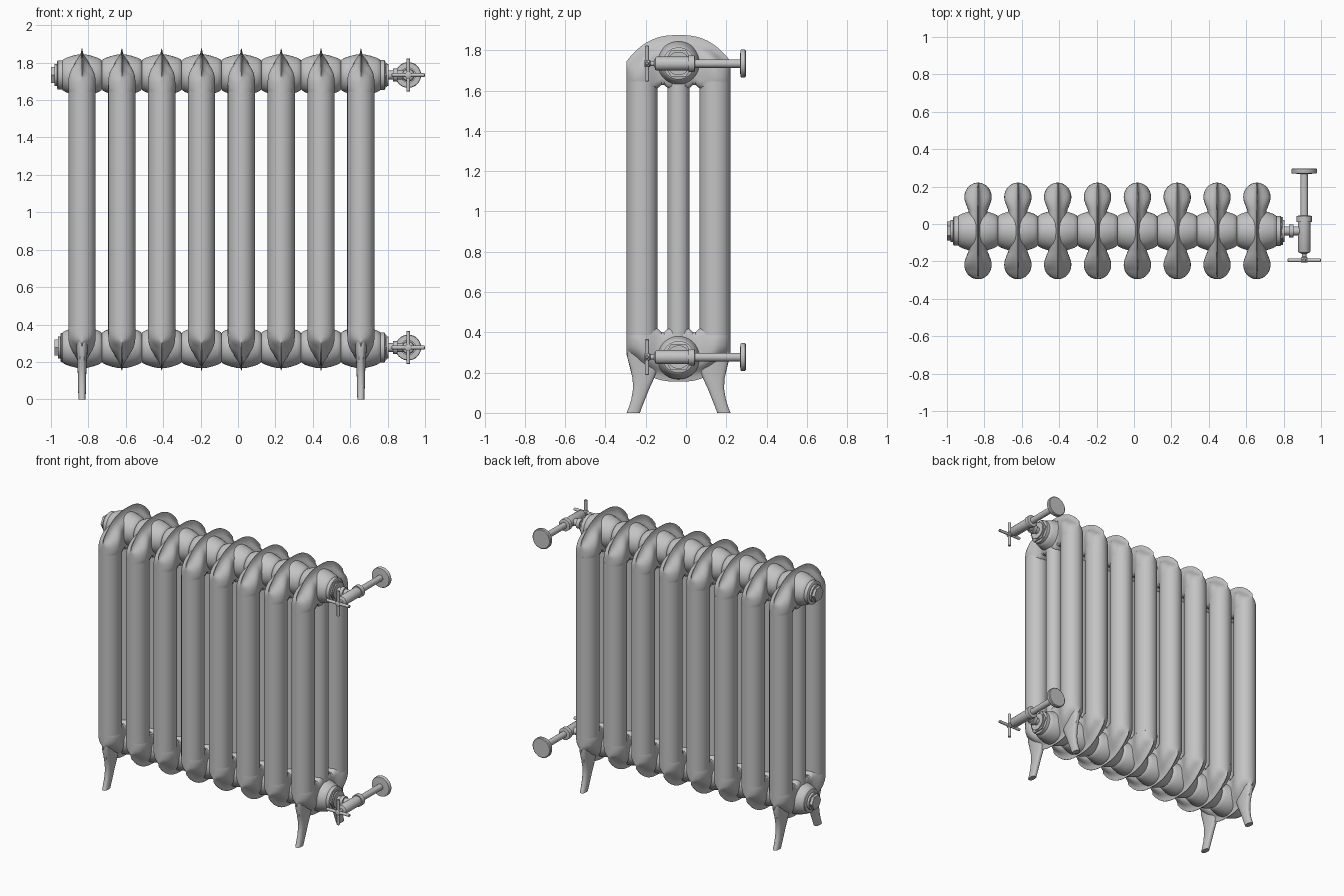
import bpy
import bmesh
from math import sin, cos, pi, sqrt
from mathutils import Vector

if "Cube" in bpy.data.objects:
    bpy.data.objects.remove(bpy.data.objects["Cube"])

# Layout shared by every part
MID_Y = -0.037
PITCH = 0.213
CENTRES = [-0.834 + PITCH * i for i in range(8)]
HALF_DEPTH = 0.258
COL_D, COL_RX, COL_RY = 0.181, 0.073, 0.077
TOP_HUB, LOW_HUB = 1.734, 0.277
FLIP = 2.03

paint = bpy.data.materials.new("cast iron grey")
paint.use_nodes = True
grey = (0.55, 0.55, 0.55, 1)
paint.diffuse_color = grey
paint.node_tree.nodes["Principled BSDF"].inputs["Base Color"].default_value = grey


def loft(name, rings):
    """Skin a list of equal-length point rings and cap both ends."""
    bm = bmesh.new()
    loops = [[bm.verts.new(p) for p in ring] for ring in rings]
    n = len(loops[0])
    for a, b in zip(loops, loops[1:]):
        for i in range(n):
            j = (i + 1) % n
            bm.faces.new((a[i], a[j], b[j], b[i]))
    bm.faces.new(loops[0])
    bm.faces.new(loops[-1])
    bmesh.ops.recalc_face_normals(bm, faces=bm.faces)
    mesh = bpy.data.meshes.new(name)
    bm.to_mesh(mesh)
    bm.free()
    mesh.materials.append(paint)
    return mesh


def place(name, mesh, loc):
    ob = bpy.data.objects.new(name, mesh)
    ob.location = loc
    bpy.context.collection.objects.link(ob)
    return ob


def lathe(name, axis, profile, sides=32):
    """Turn (position, radius) pairs about the x or y axis."""
    rings = []
    for s, r in profile:
        ring = []
        for k in range(sides):
            u, v = r * cos(2 * pi * k / sides), r * sin(2 * pi * k / sides)
            ring.append((s, u, v) if axis == "x" else (u, s, v))
        rings.append(ring)
    return loft(name, rings)


def column(name, rx, ry):
    rings = []
    for z in (FLIP - 1.65, 1.65):
        rings.append([(rx * cos(2 * pi * k / 32), ry * sin(2 * pi * k / 32), z)
                      for k in range(32)])
    return loft(name, rings)


def cap_ring(d):
    """Pointed cross-section of the section head at depth d."""
    a = abs(d)
    top = 1.745 + 0.13 * (1 - (a / HALF_DEPTH) ** 2.6)
    lobe = COL_RX * sqrt(max(0, 1 - ((a - COL_D) / COL_RY) ** 2))
    bridge = 0.05 * min(1, max(0, (COL_D - a) / 0.06))
    w = max(0.002, (lobe ** 4 + bridge ** 4) ** 0.25)
    low = 1.63 - 0.02 * min(1, ((a - 0.078) / 0.024) ** 2)
    spring = max(top - 0.13, 1.67)
    half = [(0.55, low), (0.85, low + 0.012), (1, low + 0.035), (1, spring)]
    ogee = ((0.15, 0.98), (0.3, 0.92), (0.43, 0.81), (0.54, 0.64), (0.63, 0.43),
            (0.72, 0.24), (0.83, 0.12), (0.93, 0.07), (1, 0.03))
    half += [(f, spring + t * (top - spring)) for t, f in ogee]
    return ([(f * w, d, z) for f, z in half] +
            [(-f * w, d, z) for f, z in reversed(half)])


# Section heads and feet, sampled more closely toward the rounded ends
depths = [HALF_DEPTH * 0.9995 * sin(pi * (k / 56 - 0.5)) for k in range(57)]
head_rings = [cap_ring(d) for d in depths]
head = loft("section_head", head_rings)
base = loft("section_base", [[(x, y, FLIP - z) for x, y, z in r] for r in head_rings])
outer_col = column("outer_column", COL_RX, COL_RY)
inner_col = column("inner_column", 0.055, 0.055)

# Rounded hubs that join the sections
half_hub = [(0.107, 0.075), (0.102, 0.083), (0.085, 0.092), (0.055, 0.102), (0.025, 0.109)]
hub = lathe("hub", "x", [(-x, r) for x, r in half_hub] + [(0, 0.111)] + half_hub[::-1], 40)

for i, x in enumerate(CENTRES, 1):
    place(f"section_head_{i}", head, (x, MID_Y, 0))
    place(f"section_base_{i}", base, (x, MID_Y, 0))
    place(f"front_column_{i}", outer_col, (x, MID_Y - COL_D, 0))
    place(f"middle_column_{i}", inner_col, (x, MID_Y, 0))
    place(f"back_column_{i}", outer_col, (x, MID_Y + COL_D, 0))
    place(f"upper_hub_{i}", hub, (x, MID_Y, TOP_HUB))
    place(f"lower_hub_{i}", hub, (x, MID_Y, LOW_HUB))

# Splayed legs: height, outer and inner depth, half thickness
leg_shape = [(0, 0.258, 0.192, 0.019), (0.03, 0.246, 0.181, 0.020), (0.07, 0.234, 0.165, 0.021),
             (0.12, 0.226, 0.145, 0.022), (0.17, 0.228, 0.122, 0.024),
             (0.22, 0.240, 0.102, 0.026), (0.28, 0.255, 0.100, 0.032), (0.34, 0.25, 0.110, 0.04)]


def leg(name, side):
    rings = []
    for z, out, inn, t in leg_shape:
        mid, half = (out + inn) / 2, (out - inn) / 2
        ring = []
        for k in range(24):
            c, s = cos(2 * pi * k / 24), sin(2 * pi * k / 24)
            ring.append((t * (abs(c) ** 0.7) * (1 if c > 0 else -1), side * (mid + half * s), z))
        rings.append(ring)
    return loft(name, rings)


for side, word in ((-1, "front"), (1, "back")):
    mesh = leg(word + "_leg", side)
    place(word + "_right_leg", mesh, (CENTRES[0], MID_Y, 0))
    place(word + "_left_leg", mesh, (CENTRES[-1], MID_Y, 0))

# Blanking plugs on the right end
plug_ring = lathe("plug_ring", "x", [(0.01, 0.078), (-0.022, 0.078), (-0.026, 0.072),
                                     (-0.026, 0.058), (-0.04, 0.058)])
plug_nut = lathe("plug_nut", "x", [(-0.03, 0.05), (-0.059, 0.05)], 6)

# Valve parts, all about the pipe axis
VALVE_X = 0.91
collar = lathe("valve_collar", "x", [(-0.01, 0.08), (0.02, 0.08), (0.024, 0.07),
                                     (0.024, 0.058), (0.04, 0.058)])
lock_nut = lathe("valve_nut", "x", [(0.015, 0.075), (0.032, 0.075)], 6)
tail = lathe("valve_tail", "x", [(0.03, 0.024), (0.065, 0.024), (0.065, 0.034), (0.09, 0.034),
                                 (0.09, 0.024), (0.15, 0.024)], 24)
body = lathe("valve_body", "y", [(-0.16, 0.012), (-0.152, 0.03), (-0.145, 0.034), (0.012, 0.034),
                                 (0.012, 0.041), (0.042, 0.041), (0.045, 0.03),
                                 (0.045, 0.021), (0.28, 0.021)], 24)
flange = lathe("wall_flange", "y", [(0.268, 0.03), (0.27, 0.066), (0.275, 0.069),
                                    (0.293, 0.069), (0.297, 0.064)])
stem = lathe("handle_stem", "y", [(-0.207, 0.012), (-0.204, 0.018), (-0.18, 0.018),
                                  (-0.175, 0.012), (-0.145, 0.012)], 20)
arm = lathe("handle_arm", "x", [(-0.089, 0.006), (-0.086, 0.01), (0.086, 0.01), (0.089, 0.006)], 16)

for word, z, shift in (("upper", TOP_HUB, 0), ("lower", LOW_HUB, 0.018)):
    start = CENTRES[0] - 0.107 + shift
    place(word + "_plug_ring", plug_ring, (start, MID_Y, z))
    place(word + "_plug_nut", plug_nut, (start, MID_Y, z))
    end = CENTRES[-1] + 0.107
    place(word + "_valve_collar", collar, (end, MID_Y, z))
    place(word + "_valve_lock_nut", lock_nut, (end, MID_Y, z))
    place(word + "_valve_tail", tail, (end, MID_Y, z))
    place(word + "_valve_body", body, (VALVE_X, 0, z))
    place(word + "_wall_flange", flange, (VALVE_X, 0, z))
    place(word + "_handle_stem", stem, (VALVE_X, 0, z))
    place(word + "_handle_cross_arm", arm, (VALVE_X, -0.194, z))
    place(word + "_handle_upright_arm", arm, (VALVE_X, -0.194, z)).rotation_euler.y = pi / 2

# Smooth shading with sharp creases kept
bpy.ops.object.select_all(action="DESELECT")
done = set()
for ob in bpy.context.collection.objects:
    if ob.type == "MESH" and ob.data.materials and ob.data.materials[0] == paint:
        if ob.data.name not in done:
            done.add(ob.data.name)
            ob.select_set(True)
            bpy.context.view_layer.objects.active = ob
bpy.ops.object.shade_smooth_by_angle(angle=0.6)
bpy.ops.object.select_all(action="DESELECT")
